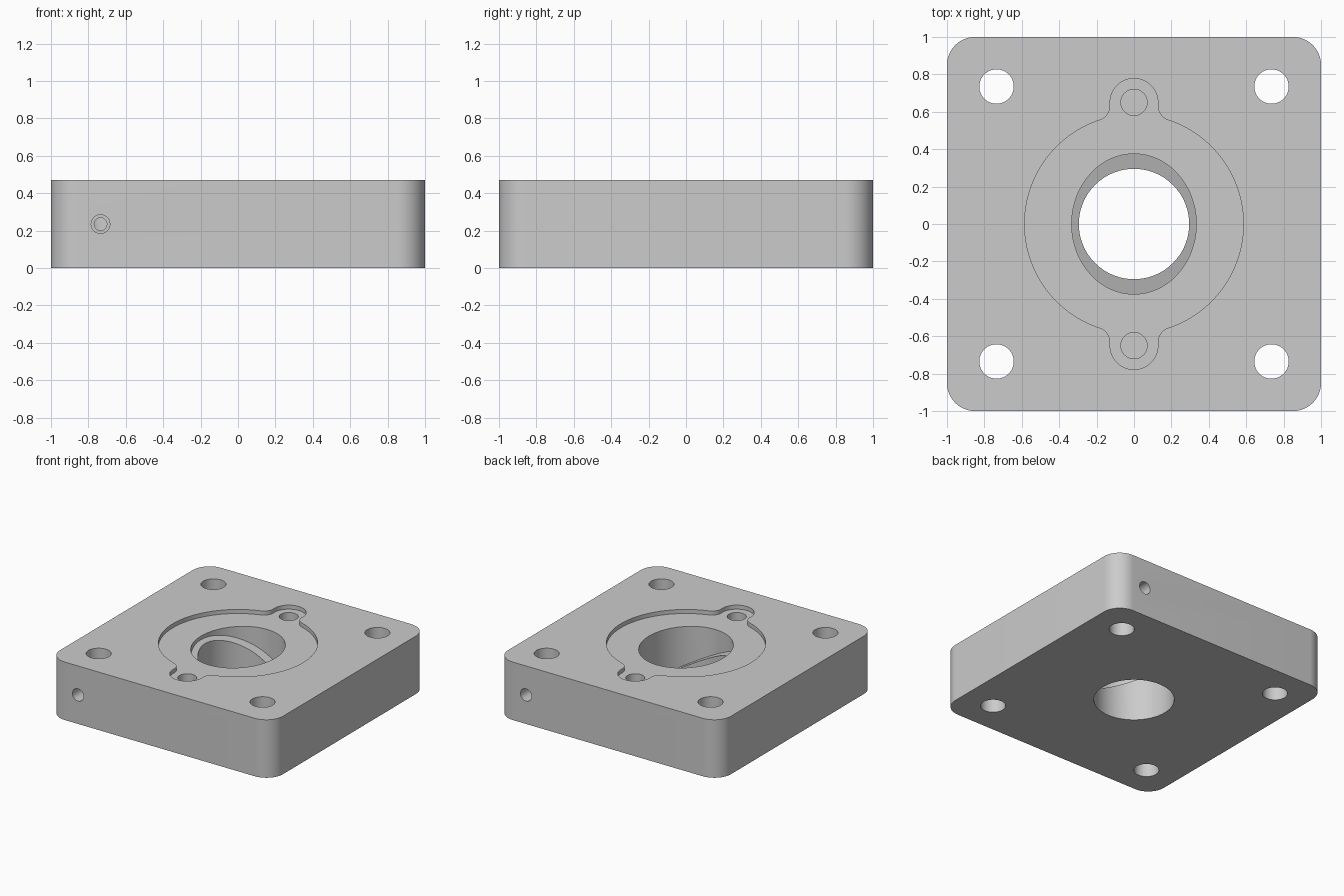
import bpy
import bmesh
from math import sin, cos, pi, atan2, sqrt, hypot
from mathutils import Matrix

if "Cube" in bpy.data.objects:
    bpy.data.objects.remove(bpy.data.objects["Cube"])

HEIGHT = 0.47
FLOOR = 0.437          # floor of the shallow recess
PIN_Y = 0.65
BOLT = 0.735

grey = bpy.data.materials.new("machined_grey")
grey.use_nodes = True
tone = (0.6, 0.6, 0.6, 1)
grey.diffuse_color = tone
grey.node_tree.nodes["Principled BSDF"].inputs["Base Color"].default_value = tone


def arc(cx, cy, rx, start, end, steps, ry=None):
    ry = ry or rx
    return [(cx + rx * cos(start + (end - start) * i / steps),
             cy + ry * sin(start + (end - start) * i / steps)) for i in range(steps + 1)]


def ring(cx, cy, rx, ry=None, steps=64):
    return arc(cx, cy, rx, 0, 2 * pi, steps, ry)[:-1]


def prism(name, outline, low, high, slope=0, matrix=None):
    """Extrude an outline upward; slope tilts its lower face along x."""
    bm = bmesh.new()
    bottom = [bm.verts.new((x, y, low + slope * x)) for x, y in outline]
    top = [bm.verts.new((x, y, high)) for x, y in outline]
    bm.faces.new(bottom)
    bm.faces.new(top)
    for i in range(len(outline)):
        j = (i + 1) % len(outline)
        bm.faces.new((bottom[i], bottom[j], top[j], top[i]))
    bmesh.ops.recalc_face_normals(bm, faces=bm.faces)
    if matrix:
        bm.transform(matrix)
    mesh = bpy.data.meshes.new(name)
    bm.to_mesh(mesh)
    bm.free()
    mesh.materials.append(grey)
    obj = bpy.data.objects.new(name, mesh)
    bpy.context.collection.objects.link(obj)
    return obj


def recess_outline(radius=0.585, lobe=0.128, fillet=0.08):
    """Disc with two filleted lobes, mirrored by half-turn."""
    reach, near = radius + fillet, lobe + fillet
    fy = (reach ** 2 - near ** 2 + PIN_Y ** 2) / (2 * PIN_Y)
    fx = sqrt(reach ** 2 - fy ** 2)
    disc = atan2(fy, fx)
    neck = atan2(fy - PIN_Y, fx)
    half = arc(0, 0, radius, -disc, disc, 48)
    half += arc(fx, fy, fillet, disc + pi, neck + pi, 10)[1:]
    half += arc(0, PIN_Y, lobe, neck, pi - neck, 32)[1:]
    half += arc(-fx, fy, fillet, -neck, -disc, 10)[1:-1]
    return half + [(-x, -y) for x, y in half]


# Square plate with rounded vertical corners
corner = 0.15
inset = 1 - corner
outline = []
for k, (sx, sy) in enumerate([(1, 1), (-1, 1), (-1, -1), (1, -1)]):
    outline += arc(sx * inset, sy * inset, corner, k * pi / 2, (k + 1) * pi / 2, 16)
plate = prism("mounting_plate", outline, 0, HEIGHT)

# Recess, round bore and the oval counterbore with a sloping ledge
cutters = [
    prism("recess_cutter", recess_outline(), FLOOR, 1),
    prism("bore_cutter", ring(0, 0, 0.295, steps=96), -1, 1.1),
    prism("sloped_ledge_cutter", ring(0, 0, 0.333, 0.375, 96), 0.235, 1.2, slope=-0.518),
]

# Corner bolt holes and blind pin holes
for sx in (-1, 1):
    for sy in (-1, 1):
        cutters.append(prism("bolt_hole_cutter", ring(sx * BOLT, sy * BOLT, 0.092), -1, 1))
for sy in (-1, 1):
    cutters.append(prism("pin_hole_cutter", ring(0, sy * PIN_Y, 0.07), 0.2, 1))

# Stepped side holes at opposite corners, half-turn symmetric
for turn in (0, pi):
    pose = Matrix.Rotation(turn, 4, "Z") @ Matrix.Translation((-BOLT, -1, 0.235)) \
        @ Matrix.Rotation(pi / 2, 4, "X")
    cutters.append(prism("set_screw_cutter", ring(0, 0, 0.05, steps=32), -0.11, 0.1, matrix=pose))
    cutters.append(prism("set_screw_tip_cutter", ring(0, 0, 0.034, steps=24), -0.25, 0.05, matrix=pose))

bpy.context.view_layer.objects.active = plate
for cutter in cutters:
    cutter.hide_render = True
    mod = plate.modifiers.new("cut", "BOOLEAN")
    mod.operation = "DIFFERENCE"
    mod.solver = "EXACT"
    mod.object = cutter
    bpy.ops.object.modifier_apply(modifier=mod.name)
    bpy.data.objects.remove(cutter)

for obj in bpy.context.selected_objects:
    obj.select_set(False)
plate.select_set(True)
bpy.ops.object.shade_smooth_by_angle(angle=pi / 6)
